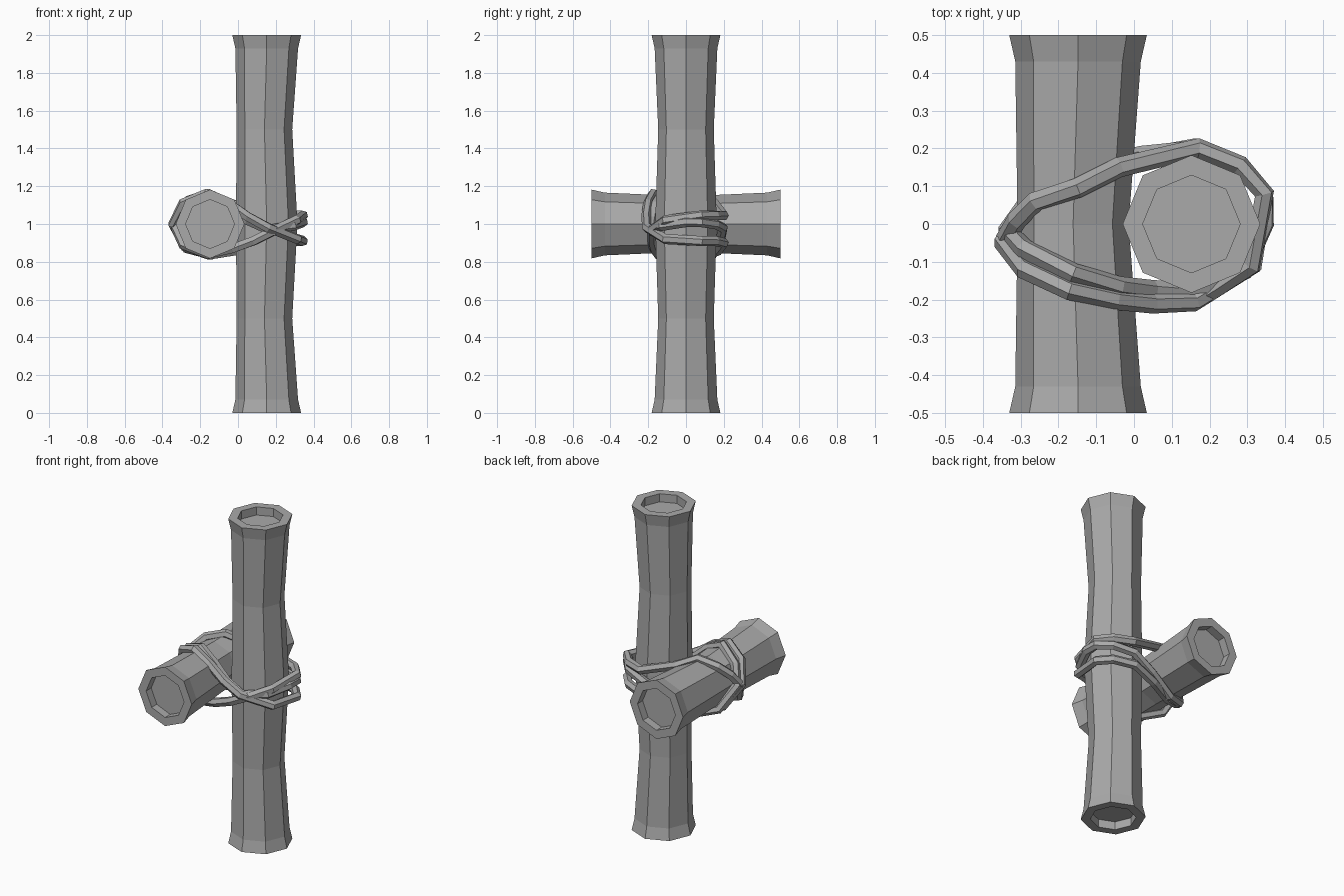
import bpy, bmesh, math
from mathutils import Vector

cube = bpy.data.objects.get("Cube")
if cube:
    bpy.data.objects.remove(cube, do_unlink=True)

grey = bpy.data.materials.new("plain_grey")
grey.use_nodes = True
colour = (0.4, 0.4, 0.4, 1)
grey.diffuse_color = colour
grey.node_tree.nodes["Principled BSDF"].inputs["Base Color"].default_value = colour

SIDES = 8
END, HOLE, DEPTH = 0.182, 0.129, 0.05


def pole(name, half, body, place):
    """Loft octagons along a pole; body holds (position, radius, sideways bend)."""
    start = [(-half + DEPTH, HOLE, 0), (-half, HOLE, 0), (-half, END, 0)]
    finish = [(-t, r, b) for t, r, b in reversed(start)]
    bm = bmesh.new()
    rings = []
    for t, r, bend in start + body + finish:
        ring = []
        for i in range(SIDES):
            a = math.tau * i / SIDES
            ring.append(bm.verts.new(place(r * math.cos(a) + bend, r * math.sin(a), t)))
        rings.append(ring)
    for low, high in zip(rings, rings[1:]):
        for i in range(SIDES):
            j = (i + 1) % SIDES
            bm.faces.new((low[i], low[j], high[j], high[i]))
    # Recessed floors of the hollow ends
    bm.faces.new(rings[0])
    bm.faces.new(rings[-1])
    bmesh.ops.recalc_face_normals(bm, faces=bm.faces)
    mesh = bpy.data.meshes.new(name)
    bm.to_mesh(mesh)
    bm.free()
    mesh.materials.append(grey)
    obj = bpy.data.objects.new(name, mesh)
    bpy.context.collection.objects.link(obj)


def rope(name, points):
    """Closed six-sided cord through the given points."""
    curve = bpy.data.curves.new(name, "CURVE")
    curve.dimensions = "3D"
    curve.bevel_depth = 0.027
    curve.bevel_resolution = 1
    spline = curve.splines.new("POLY")
    spline.points.add(len(points) - 1)
    for p, co in zip(spline.points, points):
        p.co = (*co, 1)
    spline.use_cyclic_u = True
    spline.use_smooth = False
    curve.materials.append(grey)
    obj = bpy.data.objects.new(name, curve)
    bpy.context.collection.objects.link(obj)
    bpy.ops.object.select_all(action="DESELECT")
    obj.select_set(True)
    bpy.context.view_layer.objects.active = obj
    bpy.ops.object.convert(target="MESH")


# Upright pole, pinched halfway along each half
pole("upright_pole", 1.0,
     [(-0.93, 0.166, 0), (-0.5, 0.147, -0.012), (0, 0.163, 0),
      (0.5, 0.147, -0.012), (0.93, 0.166, 0)],
     lambda u, v, t: Vector((0.152 + u, v, 1 + t)))

# Cross pole running front to back
pole("cross_pole", 0.5,
     [(-0.43, 0.166, 0), (0, 0.147, -0.013), (0.43, 0.166, 0)],
     lambda u, v, t: Vector((-0.148 + u, t, 1 + v)))

# Lashing that goes over the cross pole at the front and under it at the back
rope("outer_lashing", [
    (-0.345, -0.05, 1.0), (-0.29, -0.12, 1.11), (-0.17, -0.175, 1.16),
    (-0.05, -0.2, 1.11), (0.05, -0.21, 1.04), (0.16, -0.205, 0.98),
    (0.315, -0.11, 0.92), (0.345, 0.08, 0.91),
    (0.28, 0.155, 0.91), (0.16, 0.2, 0.9), (0, 0.17, 0.86),
    (-0.15, 0.11, 0.835), (-0.28, 0.04, 0.88)])

# Second turn of the same lashing, tucked inside the first
rope("middle_lashing", [
    (-0.335, -0.02, 1.0), (-0.29, -0.065, 1.1), (-0.16, -0.13, 1.16),
    (-0.04, -0.165, 1.1), (0.05, -0.175, 1.02), (0.16, -0.18, 0.97),
    (0.29, -0.125, 0.99), (0.345, 0, 1.01), (0.345, 0.08, 1.01),
    (0.28, 0.155, 1.0), (0.16, 0.195, 0.98), (0.02, 0.18, 0.91),
    (-0.14, 0.14, 0.835), (-0.27, 0.07, 0.87)])

# Lashing that goes under the cross pole at the front and over it at the back
rope("inner_lashing", [
    (-0.34, -0.04, 1.0), (-0.29, -0.1, 0.89), (-0.16, -0.15, 0.84),
    (-0.03, -0.17, 0.87), (0.08, -0.18, 0.91), (0.2, -0.18, 0.97),
    (0.31, -0.11, 1.02), (0.345, 0.08, 1.045),
    (0.28, 0.155, 1.045), (0.17, 0.2, 1.045), (-0.04, 0.15, 1.11),
    (-0.15, 0.095, 1.16), (-0.26, 0.06, 1.125), (-0.31, 0.01, 1.07)])
